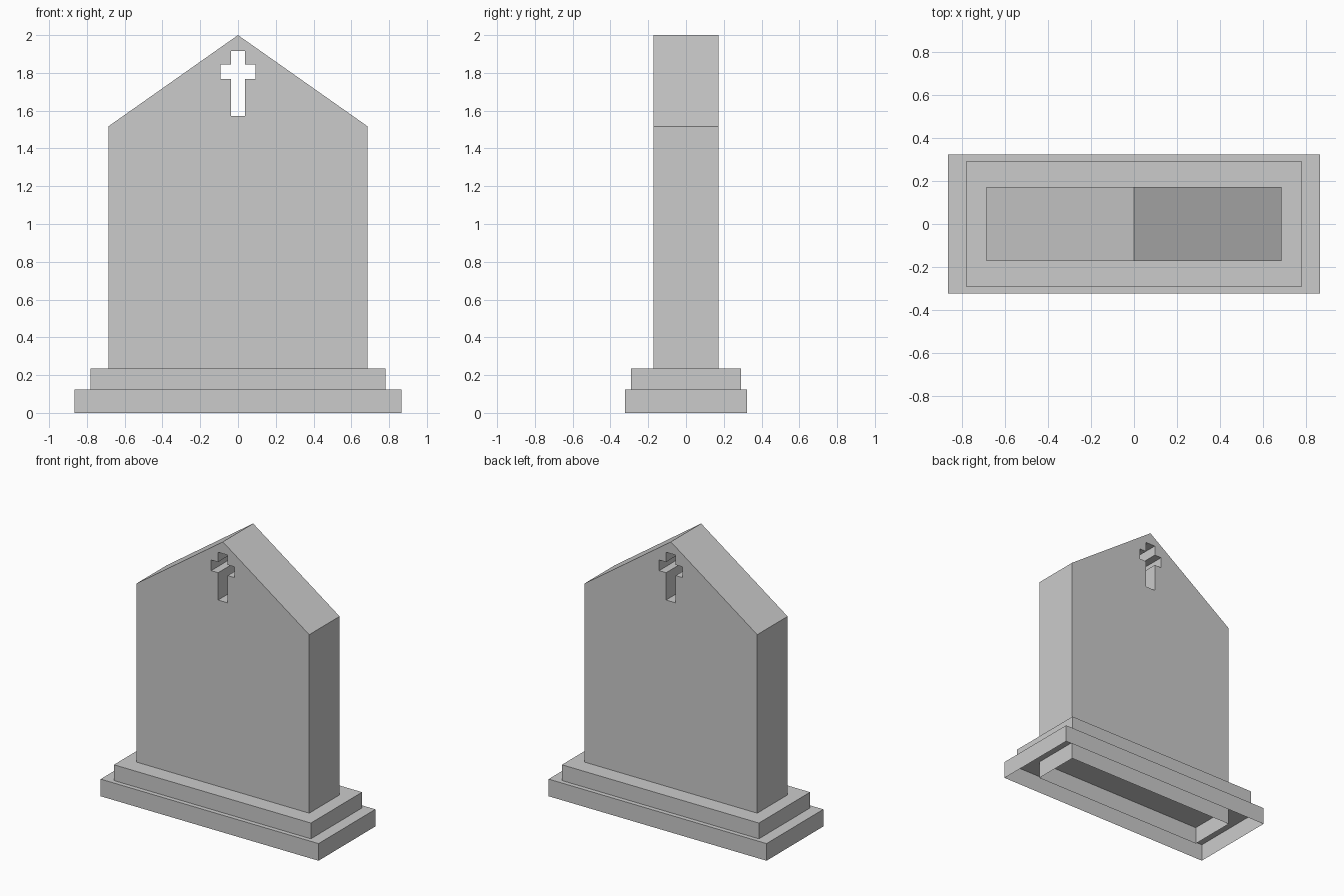
import bpy
import bmesh

if "Cube" in bpy.data.objects:
    bpy.data.objects.remove(bpy.data.objects["Cube"])


def finish(bm, name):
    bmesh.ops.recalc_face_normals(bm, faces=bm.faces)
    mesh = bpy.data.meshes.new(name)
    bm.to_mesh(mesh)
    bm.free()
    obj = bpy.data.objects.new(name, mesh)
    bpy.context.collection.objects.link(obj)
    return obj


def drop_faces(bm, axis, value):
    """Delete the faces lying in one axis-aligned plane."""
    flat = [f for f in bm.faces
            if all(abs(v.co[axis] - value) < 1e-5 for v in f.verts)]
    bmesh.ops.delete(bm, geom=flat, context='FACES')


def step(name, half_x, half_y, z0, z1):
    """Plinth step: a box left open underneath."""
    bm = bmesh.new()
    bmesh.ops.create_cube(bm, size=1)
    for v in bm.verts:
        v.co.x *= 2 * half_x
        v.co.y *= 2 * half_y
        v.co.z = z1 if v.co.z > 0 else z0
    bmesh.ops.recalc_face_normals(bm, faces=bm.faces)
    drop_faces(bm, 2, z0)
    return finish(bm, name)


# Two-stepped hollow plinth
step("lower_step", 0.865, 0.322, 0.0, 0.123)
step("upper_step", 0.782, 0.29, 0.123, 0.236)

# Gabled tablet: right half profile, notched by half of the cross opening
profile = [(0, 0), (0.686, 0), (0.686, 1.517), (0, 2),
           (0, 1.915), (0.038, 1.915), (0.038, 1.845), (0.093, 1.845),
           (0.093, 1.768), (0.038, 1.768), (0.038, 1.572), (0, 1.572)]
depth = 0.172
bm = bmesh.new()
face = bm.faces.new([bm.verts.new((x, -depth, z)) for x, z in profile])
back = bmesh.ops.extrude_face_region(bm, geom=[face], use_keep_orig=True)["geom"]
for v in back:
    if isinstance(v, bmesh.types.BMVert):
        v.co.y = depth
bmesh.ops.recalc_face_normals(bm, faces=bm.faces)
drop_faces(bm, 0, 0.0)   # centre seam
drop_faces(bm, 2, 0.0)   # open underside
tablet = finish(bm, "tablet")

# Mirror to complete the gable and the cross
mirror = tablet.modifiers.new("mirror", 'MIRROR')
mirror.use_axis = (True, False, False)
mirror.use_clip = True
